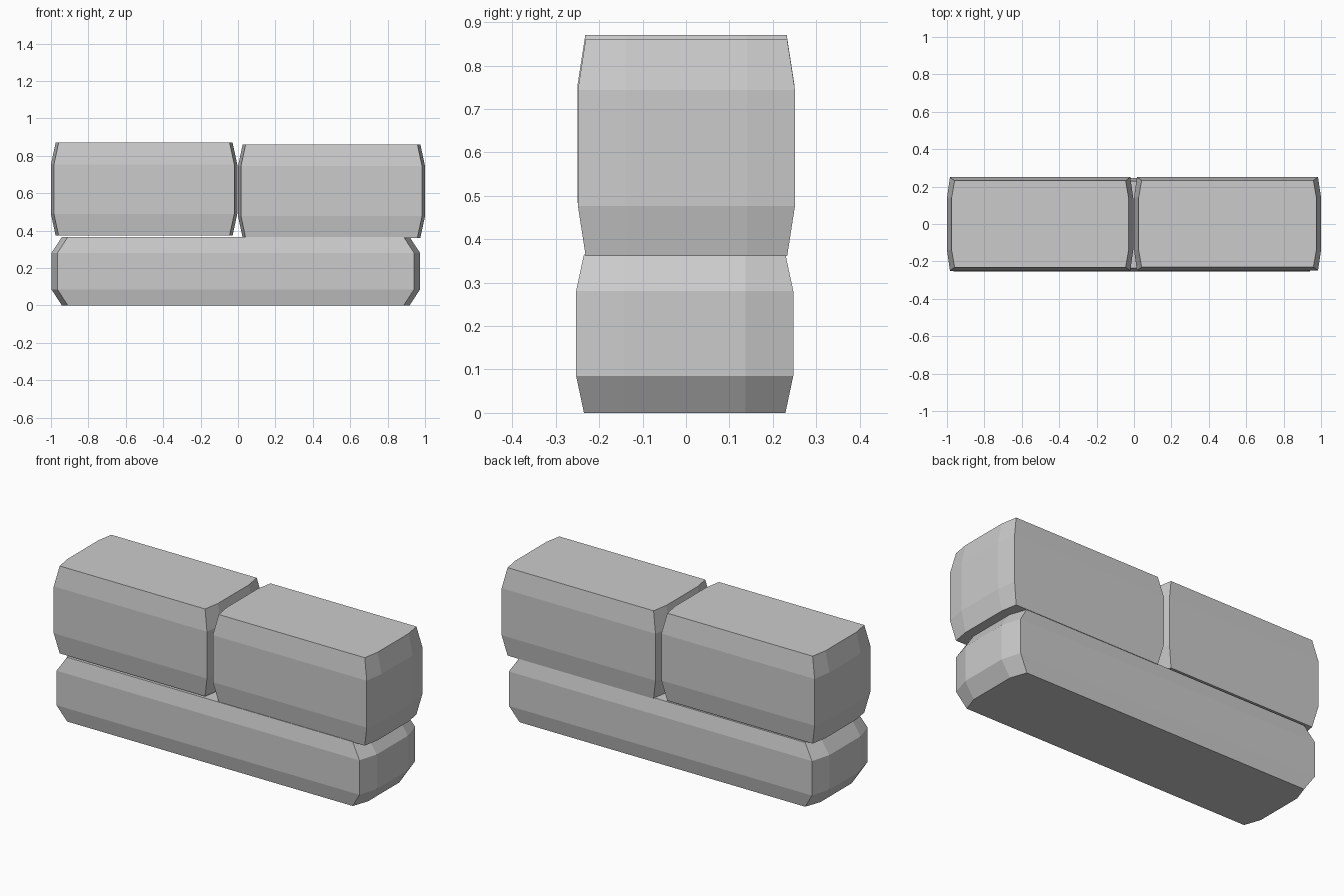
import bpy, bmesh

if "Cube" in bpy.data.objects:
    bpy.data.objects.remove(bpy.data.objects["Cube"])


def brick(name, x0, x1, z_levels, y_mid, y_side, corner, taper_x, taper_y):
    """Stack four eight-sided rings; the outer two are pulled in as a chamfer."""
    bm = bmesh.new()
    rings = []
    for i, z in enumerate(z_levels):
        outer = i in (0, 3)
        tx = taper_x if outer else 0
        y = y_side - (taper_y if outer else 0)
        a, b = x0 + tx, x1 - tx
        outline = [(a + corner, -y), (b - corner, -y), (b, -0.14), (b, 0.14),
                   (b - corner, y), (a + corner, y), (a, 0.14), (a, -0.14)]
        rings.append([bm.verts.new((px, py + y_mid, z)) for px, py in outline])
    # side strips
    for low, high in zip(rings, rings[1:]):
        for j in range(8):
            k = (j + 1) % 8
            bm.faces.new((low[j], low[k], high[k], high[j]))
    # bottom and top caps
    bm.faces.new(rings[0][::-1])
    bm.faces.new(rings[-1])
    bmesh.ops.recalc_face_normals(bm, faces=bm.faces)
    mesh = bpy.data.meshes.new(name)
    bm.to_mesh(mesh)
    bm.free()
    obj = bpy.data.objects.new(name, mesh)
    bpy.context.collection.objects.link(obj)
    return obj


# long lower brick
brick("lower_brick", -0.997, 0.973, (0, 0.085, 0.281, 0.365), -0.003, 0.25, 0.032, 0.055, 0.018)
# two upper bricks side by side
brick("upper_left_brick", -1.0, -0.004, (0.373, 0.488, 0.754, 0.87), 0, 0.25, 0.016, 0.025, 0.018)
brick("upper_right_brick", 0.0, 1.0, (0.361, 0.477, 0.744, 0.861), 0.001, 0.25, 0.016, 0.025, 0.018)
